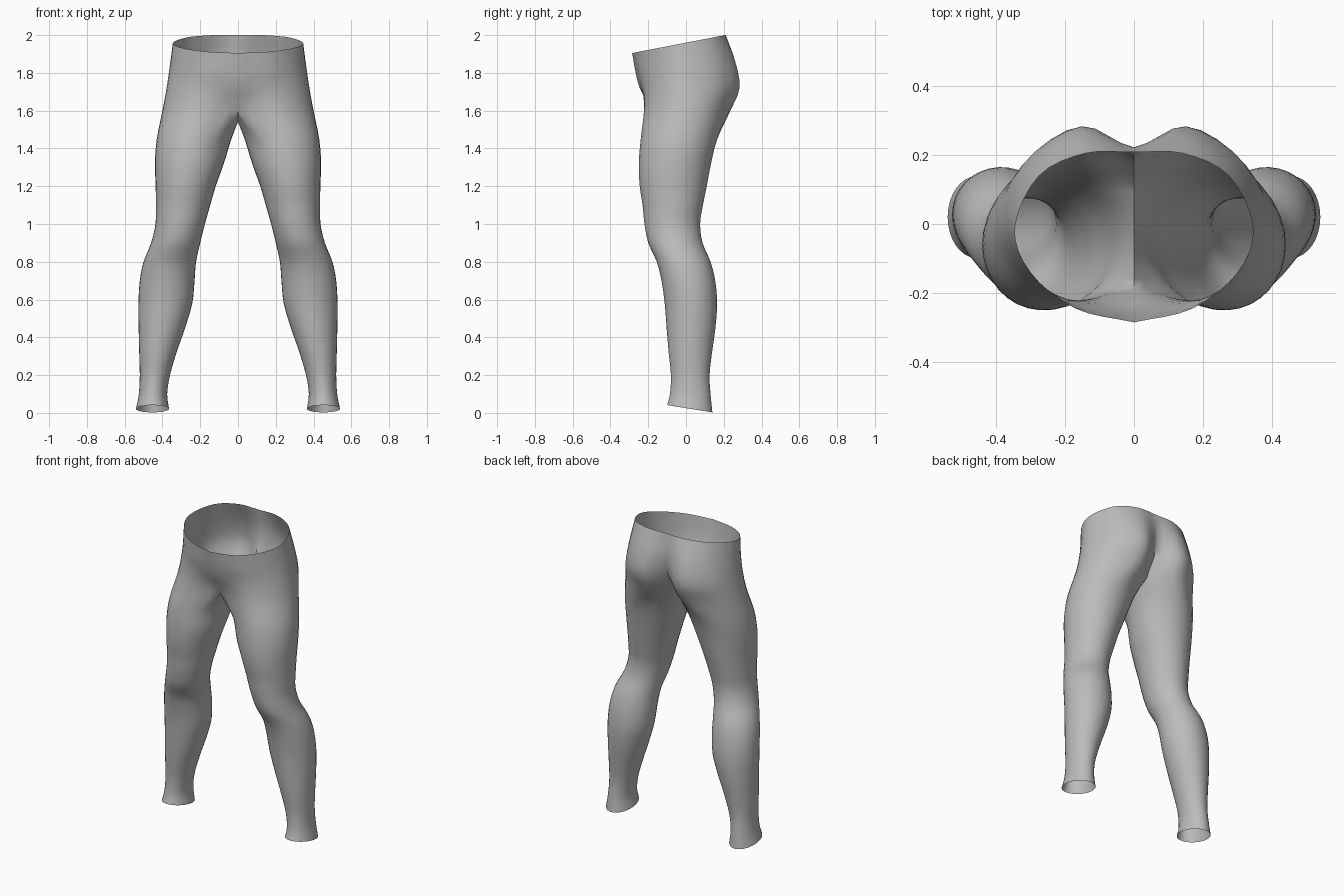
import bpy, bmesh, math
from mathutils import Vector

cube = bpy.data.objects.get("Cube")
if cube:
    bpy.data.objects.remove(cube, do_unlink=True)

OUTER = 24      # steps round the outside of a leg
INNER = 10      # steps round the inside of a leg


def spline(points, steps):
    """Smooth curve passing through all the points."""
    pts = [2 * points[0] - points[1]] + points + [2 * points[-1] - points[-2]]
    out = []
    for a, b, c, d in zip(pts, pts[1:], pts[2:], pts[3:]):
        for i in range(steps):
            t = i / steps
            out.append(0.5 * (2 * b + (c - a) * t + (2 * a - 5 * b + 4 * c - d) * t ** 2
                              + (3 * b - a - 3 * c + d) * t ** 3))
    return out + [points[-1].copy()]


def leg_ring(z, x_in, x_out, y_front, y_back, tilt=0.0):
    """Closed ring round one leg, outer points first, then inner ones."""
    cx, cy = (x_in + x_out) / 2, (y_front + y_back) / 2
    rx, ry = (x_out - x_in) / 2, (y_back - y_front) / 2
    angles = [50 + 260 * i / OUTER for i in range(OUTER + 1)]
    angles += [310 + 100 * i / INNER for i in range(1, INNER)]
    ring = []
    for a in map(math.radians, angles):
        y = cy - ry * math.sin(a)
        ring.append(Vector((cx - rx * math.cos(a), y, z + tilt * y)))
    return ring


def hip_ring(z, tilt, outline):
    """Half ring round the hips, from front centre to back centre."""
    ctrl = [Vector((x, y, z + tilt * y)) for x, y in outline]
    ring = spline(ctrl, OUTER // (len(ctrl) - 1))
    for p in ring:
        p.x = max(p.x, 0.0)
    return ring


# Leg sections: height, inner x, outer x, front y, back y
leg_sizes = [
    (0.10, 0.375, 0.525, -0.085, 0.13),
    (0.20, 0.36, 0.52, -0.08, 0.125),
    (0.32, 0.325, 0.523, -0.092, 0.138),
    (0.45, 0.28, 0.526, -0.103, 0.156),
    (0.58, 0.242, 0.527, -0.113, 0.165),
    (0.70, 0.23, 0.52, -0.13, 0.155),
    (0.80, 0.222, 0.50, -0.155, 0.13),
    (0.90, 0.20, 0.46, -0.20, 0.088),
    (1.00, 0.175, 0.437, -0.22, 0.075),
    (1.10, 0.147, 0.435, -0.23, 0.09),
    (1.20, 0.118, 0.436, -0.245, 0.11),
    (1.32, 0.075, 0.44, -0.25, 0.133),
    (1.45, 0.035, 0.43, -0.24, 0.166),
]
rings = [leg_ring(0.025, 0.365, 0.54, -0.10, 0.14, -0.16)]
rings += [leg_ring(*size) for size in leg_sizes]

# Hip sections: crotch, seat, hips, waist
hips = [
    hip_ring(1.60, 0.0, [(0, -.19), (.2, -.222), (.345, -.14), (.40, 0),
                         (.335, .15), (.15, .235), (0, .12)]),
    hip_ring(1.72, 0.0, [(0, -.245), (.19, -.22), (.32, -.135), (.378, 0),
                         (.32, .175), (.15, .283), (0, .19)]),
    hip_ring(1.83, 0.1, [(0, -.267), (.17, -.238), (.305, -.14), (.362, 0),
                         (.30, .165), (.15, .262), (0, .222)]),
    hip_ring(1.96, 0.193, [(0, -.285), (.17, -.245), (.30, -.14), (.345, -.01),
                           (.275, .14), (.14, .205), (0, .208)]),
]

# Crotch seam closes the inside of the top leg ring
front, back = hips[0][0], hips[0][-1]
seam = []
for i in range(1, INNER):
    t = i / INNER
    p = back.lerp(front, t)
    p.z -= 0.06 * math.sin(math.pi * t)
    seam.append(p)

# Smooth columns run from hem to waist outside, and from hem to seam inside
columns = []
for j in range(OUTER + INNER):
    column = [ring[j] for ring in rings]
    if j <= OUTER:
        column += [ring[j] for ring in hips]
    else:
        column.append(seam[j - OUTER - 1])
    columns.append(spline(column, 3))

bm = bmesh.new()
verts = [[bm.verts.new((max(p.x, 0.0), p.y, p.z)) for p in col] for col in columns]
for left, right in zip(verts, verts[1:] + verts[:1]):
    for i in range(min(len(left), len(right)) - 1):
        bm.faces.new((left[i], right[i], right[i + 1], left[i + 1]))

# The wrap from last to first column stops at the crotch, so mirror the half
bmesh.ops.mirror(bm, geom=bm.verts[:] + bm.edges[:] + bm.faces[:],
                 axis='X', merge_dist=0.0005)
bmesh.ops.remove_doubles(bm, verts=bm.verts[:], dist=0.0005)
bmesh.ops.recalc_face_normals(bm, faces=bm.faces[:])

# Normals face outward at the outer side of the legs
side = max(bm.faces, key=lambda f: f.calc_center_median().x)
if side.normal.x < 0:
    bmesh.ops.reverse_faces(bm, faces=bm.faces[:])

mesh = bpy.data.meshes.new("leggings")
bm.to_mesh(mesh)
bm.free()
leggings = bpy.data.objects.new("leggings", mesh)
bpy.context.collection.objects.link(leggings)

grey = bpy.data.materials.new("grey_fabric")
grey.use_nodes = True
colour = (0.5, 0.5, 0.5, 1.0)
grey.diffuse_color = colour
grey.node_tree.nodes["Principled BSDF"].inputs["Base Color"].default_value = colour
mesh.materials.append(grey)

bpy.ops.object.select_all(action='DESELECT')
leggings.select_set(True)
bpy.context.view_layer.objects.active = leggings
bpy.ops.object.shade_smooth_by_angle(angle=math.radians(60))
